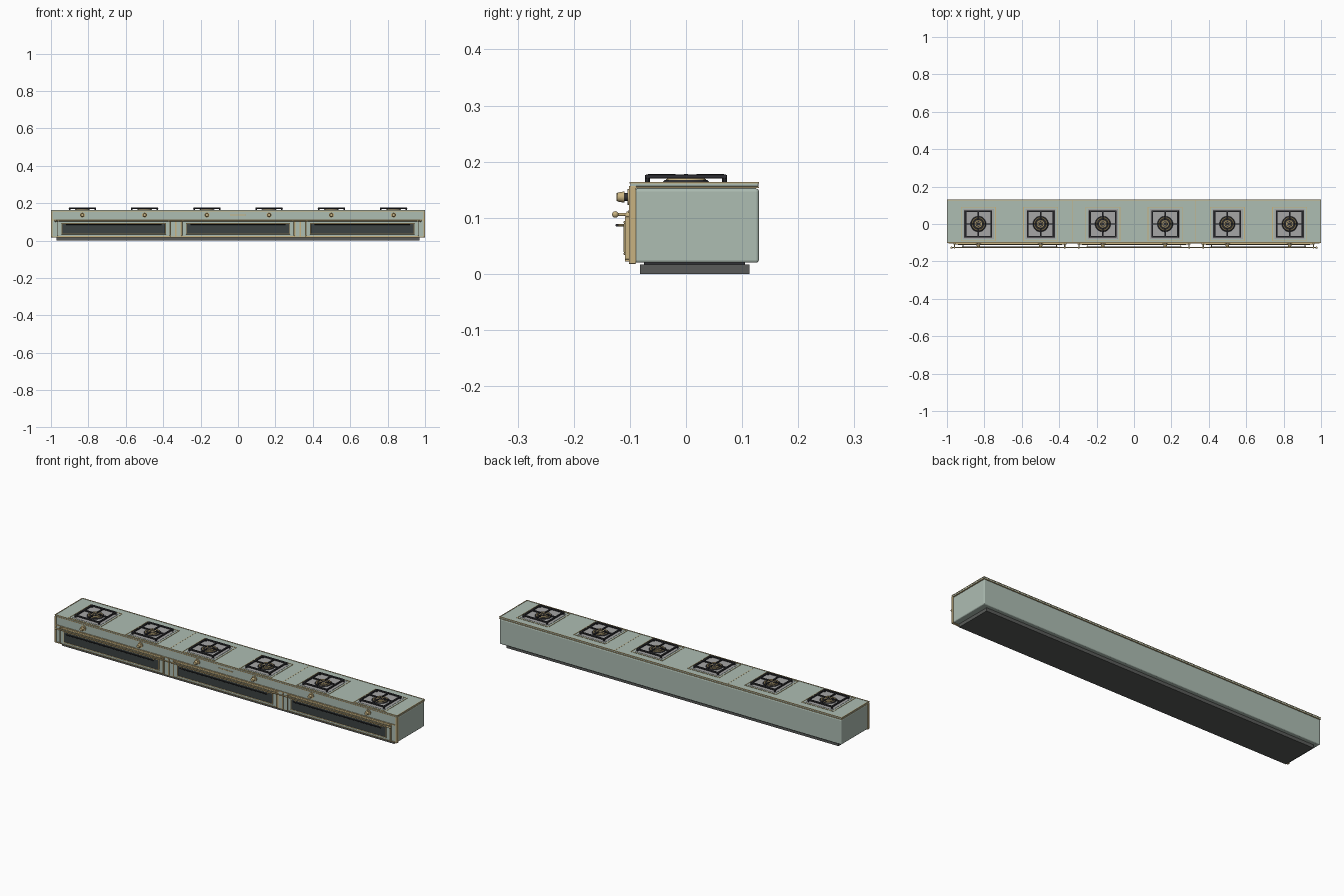
import bpy, math
from mathutils import Vector

if "Cube" in bpy.data.objects:
    bpy.data.objects.remove(bpy.data.objects["Cube"])


def mat(name, r, g, b):
    m = bpy.data.materials.new(name)
    m.diffuse_color = (r, g, b, 1)
    m.use_nodes = True
    m.node_tree.nodes["Principled BSDF"].inputs["Base Color"].default_value = m.diffuse_color
    return m


SAGE = mat("sage_enamel", 0.42, 0.51, 0.45)
BRASS = mat("brass", 0.58, 0.45, 0.22)
IRON = mat("cast_iron", 0.03, 0.03, 0.035)
GLASS = mat("dark_glass", 0.045, 0.055, 0.055)
STEEL = mat("steel", 0.38, 0.38, 0.38)
PLINTH = mat("plinth_grey", 0.10, 0.105, 0.10)


def finish(o, name, m, bevel=0, seg=2):
    o.name = name
    o.data.materials.append(m)
    if bevel:
        b = o.modifiers.new("bevel", 'BEVEL')
        b.width, b.segments, b.limit_method = bevel, seg, 'ANGLE'
    return o


def box(name, x, y, z, m, bevel=0, seg=2):
    """Box from (min, max) ranges on each axis."""
    bpy.ops.mesh.primitive_cube_add(size=1)
    o = bpy.context.object
    for v in o.data.vertices:
        v.co = [r[0] + (c + 0.5) * (r[1] - r[0]) for r, c in zip((x, y, z), v.co)]
    return finish(o, name, m, bevel, seg)


def rod(name, a, b, r, m, sides=16, r2=None):
    """Cylinder or cone between two points."""
    a, b = Vector(a), Vector(b)
    d = b - a
    bpy.ops.mesh.primitive_cone_add(vertices=sides, radius1=r, radius2=r if r2 is None else r2,
                                    depth=d.length, location=(a + b) / 2,
                                    rotation=d.to_track_quat('Z', 'Y').to_euler())
    o = finish(bpy.context.object, name, m)
    bpy.ops.object.shade_smooth_by_angle()
    return o


def ball(name, p, r, m):
    bpy.ops.mesh.primitive_uv_sphere_add(segments=16, ring_count=8, radius=r, location=p)
    bpy.ops.object.shade_smooth()
    return finish(bpy.context.object, name, m)


def ring(name, p, R, r, m):
    bpy.ops.mesh.primitive_torus_add(location=p, major_radius=R, minor_radius=r,
                                     major_segments=32, minor_segments=8)
    bpy.ops.object.shade_smooth()
    return finish(bpy.context.object, name, m)


def frame_top(name, cx, cy, hx, hy, w, z, m, bevel=0):
    """Rectangular frame lying flat."""
    for s, n in ((-1, "near"), (1, "far")):
        e = sorted((cy + s * hy, cy + s * (hy - w)))
        box(f"{name}_{n}", (cx - hx, cx + hx), e, z, m, bevel)
        e = sorted((cx + s * hx, cx + s * (hx - w)))
        box(f"{name}_{'left' if s < 0 else 'right'}", e, (cy - hy + w * .5, cy + hy - w * .5), z, m, bevel)


def frame_front(name, x, z, w, y, m, bevel=0):
    """Rectangular frame standing in the front face."""
    box(name + "_bottom", x, y, (z[0], z[0] + w), m, bevel)
    box(name + "_top", x, y, (z[1] - w, z[1]), m, bevel)
    box(name + "_left", (x[0], x[0] + w), y, (z[0] + w, z[1] - w), m, bevel)
    box(name + "_right", (x[1] - w, x[1]), y, (z[0] + w, z[1] - w), m, bevel)


# Cabinet and plinth
box("plinth", (-0.97, 0.97), (-0.082, 0.113), (0, 0.017), PLINTH)
box("plinth_gap_filler", (-0.96, 0.96), (-0.075, 0.105), (0.015, 0.022), IRON)
box("body", (-0.998, 0.998), (-0.092, 0.13), (0.02, 0.152), SAGE, 0.005, 3)

# Worktop: brass underline, enamel slab, raised brass rim
box("worktop_core", (-0.99, 0.99), (-0.094, 0.125), (0.148, 0.157), SAGE)
box("worktop_underline", (-1, 1), (-0.1, 0.13), (0.153, 0.156), BRASS)
box("worktop", (-0.999, 0.999), (-0.099, 0.129), (0.156, 0.1625), SAGE, 0.001)
frame_top("worktop_rim", 0, 0.0145, 1.0, 0.1155, 0.004, (0.161, 0.164), BRASS)
for s in (-1, 1):
    box("worktop_seam", (s * 0.33 - 0.0015, s * 0.33 + 0.0015), (-0.098, 0.128), (0.16, 0.163), BRASS)

# Front: control panel, brass corner posts and strips
box("control_panel", (-0.992, 0.992), (-0.1, -0.09), (0.112, 0.154), SAGE)
box("lower_front", (-0.992, 0.992), (-0.098, -0.09), (0.02, 0.112), SAGE)
for s in (-1, 1):
    box("corner_post", sorted((s, s * 0.991)), (-0.102, -0.089), (0.018, 0.157), BRASS, 0.001)
box("panel_strip", (-0.992, 0.992), (-0.103, -0.09), (0.109, 0.113), BRASS)
box("base_strip", (-0.992, 0.992), (-0.102, -0.09), (0.018, 0.022), BRASS)
box("badge_bar", (-0.042, 0.042), (-0.102, -0.099), (0.1345, 0.1395), BRASS, 0.001)

# Brass-edged pillars between the ovens
for s in (-1, 1):
    x = s * 0.333
    box("pillar", (x - 0.026, x + 0.026), (-0.102, -0.09), (0.022, 0.109), SAGE)
    for e in (-0.028, 0, 0.028):
        box("pillar_trim", (x + e - 0.003, x + e + 0.003), (-0.104, -0.09), (0.022, 0.109), BRASS)

# Oven doors
for i in (-1, 0, 1):
    cx = i * 0.664
    box("oven_door", (cx - 0.3, cx + 0.3), (-0.107, -0.095), (0.024, 0.104), SAGE, 0.002)
    frame_front("door_trim", (cx - 0.302, cx + 0.302), (0.022, 0.106), 0.004, (-0.109, -0.096), BRASS, 0.001)
    box("oven_window", (cx - 0.275, cx + 0.275), (-0.1095, -0.1), (0.038, 0.09), GLASS)
    frame_front("window_trim", (cx - 0.279, cx + 0.279), (0.034, 0.094), 0.004, (-0.111, -0.1), BRASS, 0.001)
    # slim lower door handle
    rod("door_handle", (cx - 0.255, -0.123, 0.087), (cx + 0.255, -0.123, 0.087), 0.0025, IRON, 12)
    for s in (-1, 1):
        rod("door_handle_stem", (cx + s * 0.25, -0.123, 0.087), (cx + s * 0.25, -0.105, 0.087), 0.0022, BRASS, 10)

# Long towel rail with end balls and brackets
rod("towel_rail", (-0.975, -0.126, 0.106), (0.975, -0.126, 0.106), 0.0035, BRASS)
for x in (-0.96, -0.37, -0.295, 0.295, 0.37, 0.96):
    rod("rail_stem", (x, -0.126, 0.106), (x, -0.1, 0.106), 0.003, BRASS, 12)
    rod("rail_foot", (x, -0.106, 0.106), (x, -0.1, 0.106), 0.005, BRASS, 12)
    ball("rail_collar", (x, -0.126, 0.106), 0.005, BRASS)
for s in (-1, 1):
    ball("rail_end", (s * 0.976, -0.126, 0.106), 0.0058, BRASS)

# Hobs and knobs
for k in range(6):
    cx = -0.832 + k * 0.3328
    # control knob
    rod("knob_plate", (cx, -0.099, 0.137), (cx, -0.104, 0.137), 0.014, BRASS, 24)
    rod("knob_neck", (cx, -0.103, 0.137), (cx, -0.111, 0.137), 0.007, IRON)
    rod("knob", (cx, -0.110, 0.137), (cx, -0.122, 0.137), 0.010, BRASS, 24, 0.008)
    box("knob_grip", (cx - 0.0015, cx + 0.0015), (-0.124, -0.12), (0.130, 0.144), BRASS)
    # pan tray with brass surround
    frame_top("hob_surround", cx, 0, 0.093, 0.092, 0.003, (0.161, 0.164), BRASS)
    box("hob_tray", (cx - 0.08, cx + 0.08), (-0.08, 0.08), (0.161, 0.1638), STEEL, 0.001)
    # burner stack
    rod("burner_base", (cx, 0, 0.163), (cx, 0, 0.167), 0.043, IRON, 32, 0.038)
    ring("burner_outer_ring", (cx, 0, 0.167), 0.033, 0.003, BRASS)
    rod("burner_head", (cx, 0, 0.166), (cx, 0, 0.170), 0.023, BRASS, 32, 0.020)
    rod("burner_cap", (cx, 0, 0.169), (cx, 0, 0.172), 0.015, IRON, 32)
    ring("burner_inner_ring", (cx, 0, 0.171), 0.010, 0.002, BRASS)
    # cast iron grate
    frame_top("grate_frame", cx, 0, 0.073, 0.073, 0.009, (0.170, 0.177), IRON, 0.002)
    for sx, sy in ((-1, -1), (-1, 1), (1, -1), (1, 1)):
        px, py = cx + sx * 0.0685, sy * 0.0685
        rod("grate_foot", (px, py, 0.163), (px, py, 0.172), 0.0045, IRON, 10)
    for q in range(4):
        f = box("grate_finger", (0.018, 0.068), (-0.004, 0.004), (0.172, 0.178), IRON, 0.0015)
        f.location.x = cx
        f.rotation_euler.z = q * math.pi / 2
